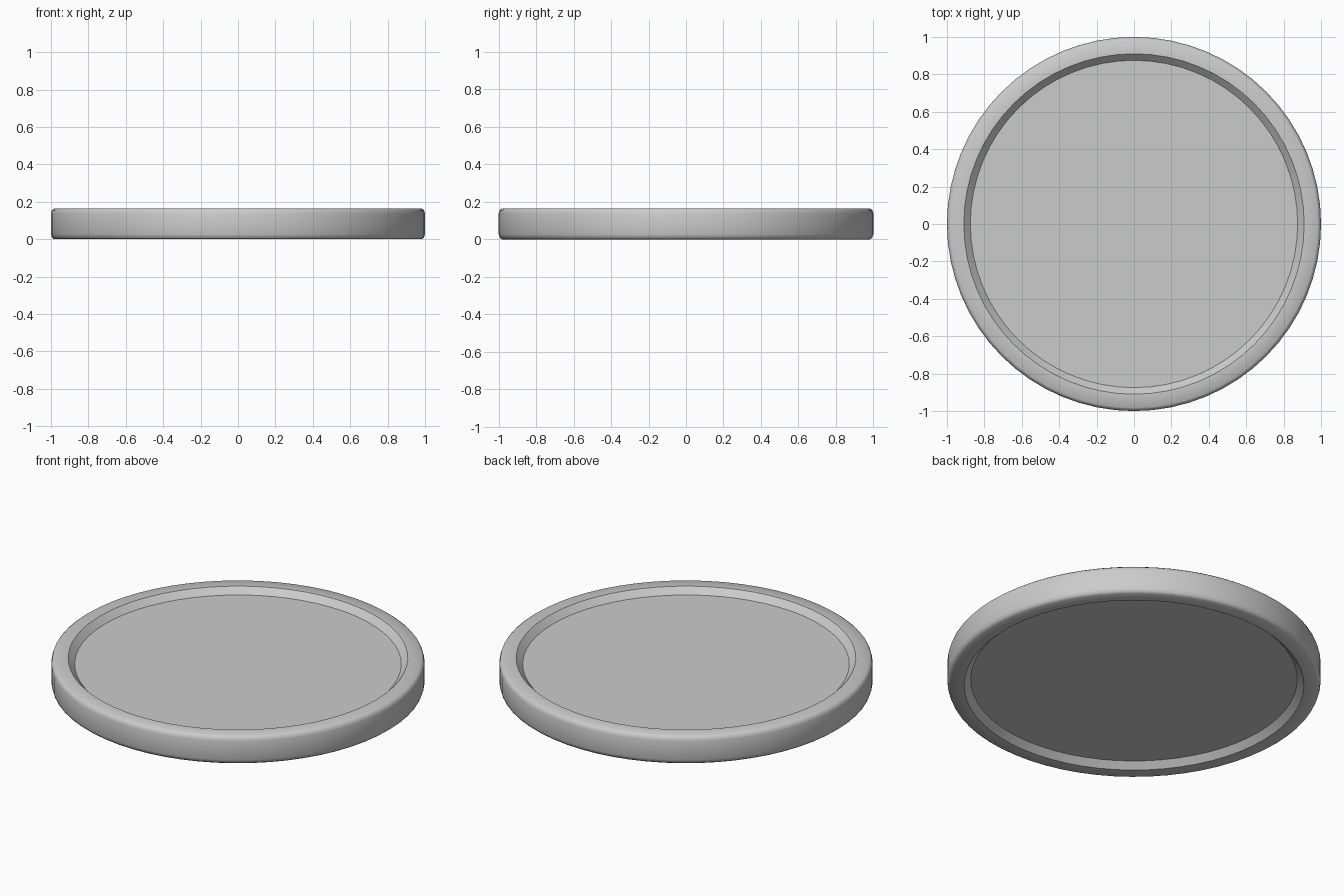
import bpy, bmesh
from math import cos, sin, tau, radians

if "Cube" in bpy.data.objects:
    bpy.data.objects.remove(bpy.data.objects["Cube"])

SEGMENTS = 64
HEIGHT = 0.165

# Half profile (radius, z): upper recess floor, sloped lip, rim and rounded edge
upper = [(0.875, HEIGHT - 0.036), (0.91, HEIGHT), (0.982, HEIGHT), (0.994, 0.156), (1.0, 0.138)]
# The underside mirrors the top
profile = upper + [(r, HEIGHT - z) for r, z in reversed(upper)]


def lathe(name, points):
    bm = bmesh.new()
    rings = [[bm.verts.new((r * cos(tau * i / SEGMENTS), r * sin(tau * i / SEGMENTS), z))
              for i in range(SEGMENTS)] for r, z in points]
    for a, b in zip(rings, rings[1:]):
        for i in range(SEGMENTS):
            j = (i + 1) % SEGMENTS
            bm.faces.new((a[i], b[i], b[j], a[j]))
    bm.faces.new(rings[0])
    bm.faces.new(rings[-1][::-1])
    bmesh.ops.recalc_face_normals(bm, faces=bm.faces)
    mesh = bpy.data.meshes.new(name)
    bm.to_mesh(mesh)
    bm.free()
    obj = bpy.data.objects.new(name, mesh)
    bpy.context.collection.objects.link(obj)
    return obj


# Round disc with a raised rim on both faces
disc = lathe("rimmed_disc", profile)
bpy.context.view_layer.objects.active = disc
disc.select_set(True)
bpy.ops.object.shade_smooth_by_angle(angle=radians(40))
